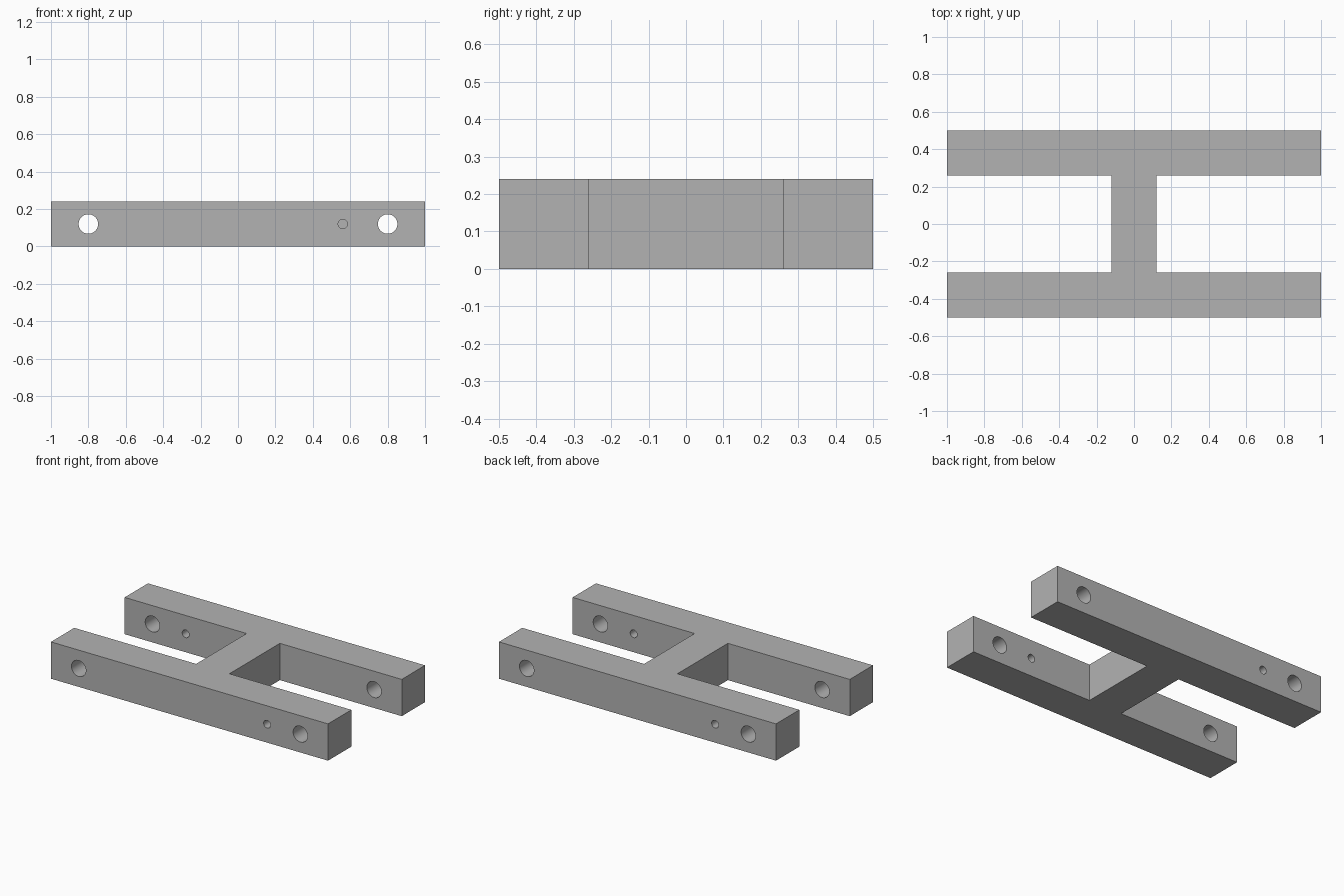
import bpy, bmesh
from mathutils import Matrix, Vector

default_cube = bpy.data.objects.get("Cube")
if default_cube:
    bpy.data.objects.remove(default_cube, do_unlink=True)

HEIGHT = 0.24
BAR_IN, BAR_OUT = 0.26, 0.5    # bar inner and outer y
WEB = 0.12                     # half width of the cross web

grey = bpy.data.materials.new("plain grey")
grey.use_nodes = True
colour = (0.45, 0.45, 0.45, 1)
grey.diffuse_color = colour
grey.node_tree.nodes["Principled BSDF"].inputs["Base Color"].default_value = colour


def make_object(name, bm):
    bmesh.ops.recalc_face_normals(bm, faces=bm.faces)
    mesh = bpy.data.meshes.new(name)
    bm.to_mesh(mesh)
    bm.free()
    mesh.materials.append(grey)
    obj = bpy.data.objects.new(name, mesh)
    bpy.context.collection.objects.link(obj)
    return obj


def add_drill(bm, x, y, radius, sides):
    place = Matrix.Translation((x, y, HEIGHT / 2)) @ Matrix.Rotation(1.570796, 4, "X")
    bmesh.ops.create_cone(bm, cap_ends=True, segments=sides, radius1=radius,
                          radius2=radius, depth=0.4, matrix=place)


# H-shaped frame: two bars joined by a web, one quarter outline turned and mirrored
quarter = [(1, BAR_OUT), (1, BAR_IN), (WEB, BAR_IN)]
right_half = quarter + [(x, -y) for x, y in reversed(quarter)]
outline = right_half + [(-x, -y) for x, y in right_half]
bm = bmesh.new()
base = bm.faces.new([bm.verts.new((x, y, 0)) for x, y in outline])
top = bmesh.ops.extrude_face_region(bm, geom=[base], use_keep_orig=True)
bmesh.ops.translate(bm, vec=Vector((0, 0, HEIGHT)),
                    verts=[g for g in top["geom"] if isinstance(g, bmesh.types.BMVert)])
frame = make_object("double_bar_frame", bm)

# Drills: bolt holes at both bar ends, one pin hole per bar on opposite sides
bm = bmesh.new()
for side in (-1, 1):
    y = side * (BAR_IN + BAR_OUT) / 2
    for x in (-0.8, 0.8):
        add_drill(bm, x, y, 0.052, 48)
    add_drill(bm, -side * 0.56, y, 0.025, 32)
drills = make_object("hole_drills", bm)
drills.hide_render = True

cut = frame.modifiers.new("holes", "BOOLEAN")
cut.operation = "DIFFERENCE"
cut.solver = "EXACT"
cut.object = drills

# Bake the holes, then smooth only their walls
bpy.ops.object.select_all(action="DESELECT")
frame.select_set(True)
bpy.context.view_layer.objects.active = frame
bpy.ops.object.modifier_apply(modifier=cut.name)
bpy.data.objects.remove(drills, do_unlink=True)
bpy.ops.object.shade_smooth_by_angle()
